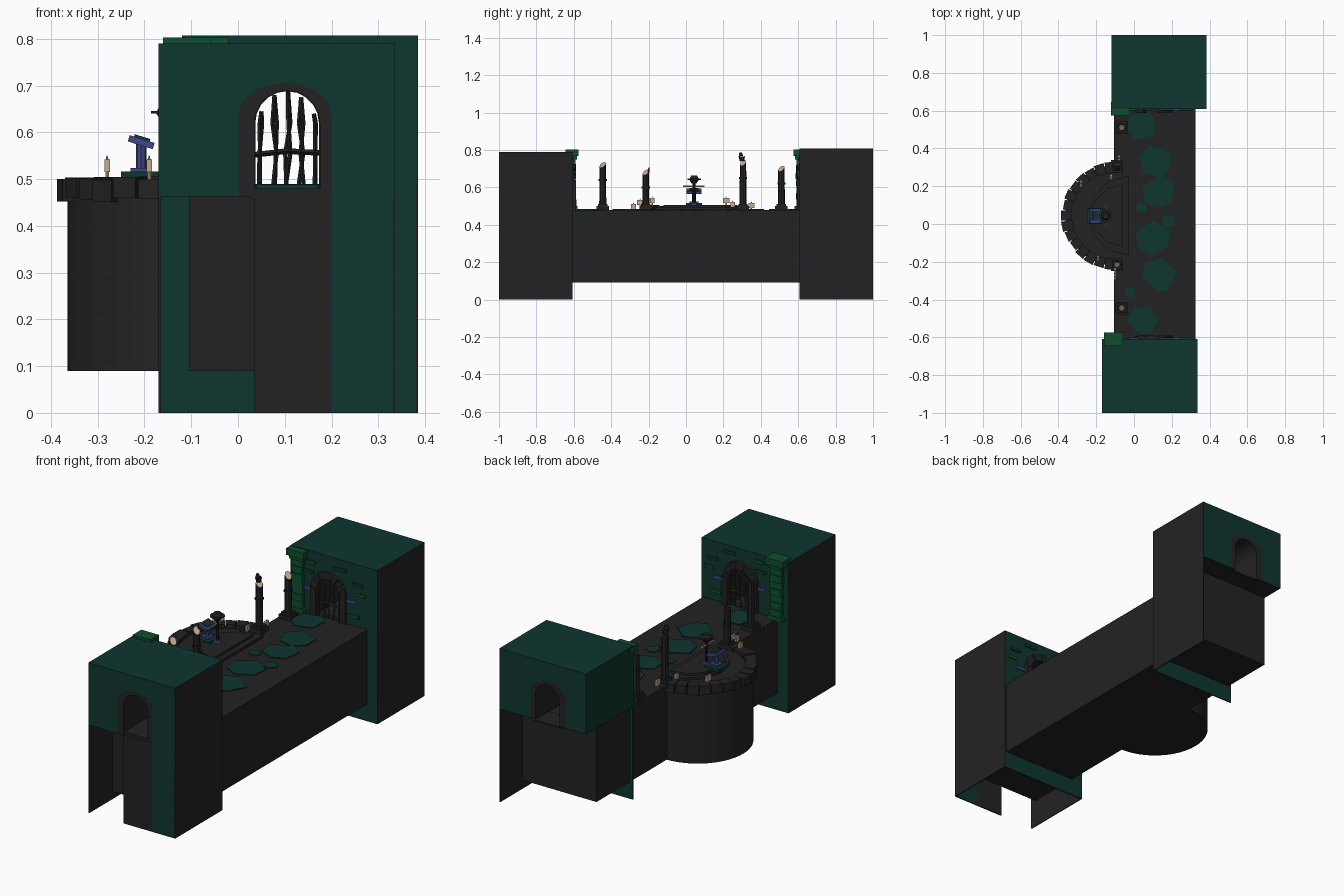
import bpy, bmesh, math, random
from mathutils import Vector, Matrix

if "Cube" in bpy.data.objects:
    bpy.data.objects.remove(bpy.data.objects["Cube"])

random.seed(4)

def mat(name, rgb):
    m = bpy.data.materials.new(name)
    m.diffuse_color = (*rgb, 1)
    m.use_nodes = True
    m.node_tree.nodes["Principled BSDF"].inputs["Base Color"].default_value = m.diffuse_color
    return m

BLACK = mat("charcoal stone", (0.0165, 0.0165, 0.0165))
GREEN = mat("deep green stone", (0.0048, 0.037, 0.028))
MOSS = mat("moss green", (0.004, 0.075, 0.028))
BLUE = mat("dusty blue", (0.05, 0.06, 0.23))
TAN = mat("pale wax", (0.56, 0.40, 0.26))

def finish(bm, name, *mats):
    bmesh.ops.recalc_face_normals(bm, faces=bm.faces)
    me = bpy.data.meshes.new(name)
    bm.to_mesh(me)
    bm.free()
    for m in mats:
        me.materials.append(m)
    ob = bpy.data.objects.new(name, me)
    bpy.context.collection.objects.link(ob)
    return ob

def prism(name, pts, lo, hi, m, axis='z'):
    """Extrude a 2D outline along z (xy points) or along y (xz points)."""
    bm = bmesh.new()
    place = (lambda a, b: (a, b, lo)) if axis == 'z' else (lambda a, b: (a, lo, b))
    f = bm.faces.new([bm.verts.new(place(*p)) for p in pts])
    ext = bmesh.ops.extrude_face_region(bm, geom=[f])
    d = Vector((0, 0, hi - lo)) if axis == 'z' else Vector((0, hi - lo, 0))
    bmesh.ops.translate(bm, verts=[v for v in ext['geom'] if isinstance(v, bmesh.types.BMVert)], vec=d)
    return finish(bm, name, m)

def box(name, x0, x1, y0, y1, z0, z1, m):
    return prism(name, [(x0, y0), (x1, y0), (x1, y1), (x0, y1)], z0, z1, m)

def rod(name, a, b, r, m, sides=6, r2=None):
    a, b = Vector(a), Vector(b)
    bm = bmesh.new()
    rot = (b - a).to_track_quat('Z', 'Y').to_matrix().to_4x4()
    bmesh.ops.create_cone(bm, cap_ends=True, segments=sides, radius1=r, radius2=r if r2 is None else r2,
                          depth=(b - a).length, matrix=Matrix.Translation((a + b) / 2) @ rot)
    return finish(bm, name, m)

def arch(cx, hw, base, spring, top, n=10):
    """Outline of an arch, from the left foot over the crown to the right foot."""
    curve = [(cx - hw * math.cos(math.pi * i / n), spring + (top - spring) * math.sin(math.pi * i / n))
             for i in range(n + 1)]
    return [(cx - hw, base)] + curve + [(cx + hw, base)]

# Bridge body, running into both towers
box("bridge", -0.105, 0.325, -0.893, 0.893, 0.09, 0.48, BLACK)

# Irregular paving slabs
for x, y, r in [(.04, .52, .085), (.115, .335, .09), (.13, .17, .09), (.04, .085, .032), (.18, .015, .037),
                (.1, -.07, .095), (.135, -.265, .095), (-.02, -.36, .032), (.045, -.51, .085)]:
    a0 = random.uniform(0, 6)
    ring = [a0 + i * math.tau / 6 + random.uniform(-.25, .25) for i in range(6)]
    prism("paving_slab", [(x + r * math.cos(a), y + r * random.uniform(.85, 1.05) * math.sin(a)) for a in ring],
          .478, .485, GREEN)

# Gate towers: tunnel block, facing, gate and corner pilaster
CX = 0.105
def tower(s, x0, x1, top, base, px):
    hole = arch(CX, .07, base, .62, .69)
    y_in, y_out = s * .608, s * 1.0
    body = prism("tower_block", [(x0, base)] + hole + [(x1, base), (x1, top), (x0, top)], y_in, y_out, GREEN, 'y')
    body.data.materials.append(BLACK)
    for f in body.data.polygons:
        c, n = f.center, f.normal
        tunnel = abs(n.y) < .5 and x0 + .02 < c.x < x1 - .02 and c.z < .7
        side = abs(n.x) > .9 and (c.x > x1 - .01 or (s < 0 and c.x < x0 + .01))
        f.material_index = 1 if tunnel or side or n.z < -.9 else 0
    box("tunnel_floor", CX - .08, CX + .08, *sorted((s * .88, y_out - s * .002)), base - .005, .48, BLACK)
    box("threshold", CX - .065, CX + .065, *sorted((s * .63, s * .61)), .478, .488, GREEN)
    # lower shell walls
    box("tower_side_wall", x1 - .005, x1, *sorted((y_in, y_out)), 0, base, BLACK)
    box("tower_inner_wall", x0, x1, *sorted((s * .608, s * .614)), 0, base, GREEN)
    # outer flat arch surround
    outer = arch(CX - .004, .1, base, .635, .706)
    prism("outer_arch_trim", outer + hole[::-1], y_out - s * .01, y_out + s * .0005, BLACK, 'y')
    # inner arch of separate stones
    inn = arch(CX, .068, .48, .62, .688)
    out = arch(CX, .1, .48, .63, .725)
    for i in range(len(inn) - 1):
        prism("arch_stone", [inn[i], inn[i + 1], out[i + 1], out[i]], s * .62,
              s * random.uniform(.588, .6), BLACK, 'y')
    # bent iron gate
    yb = s * .606
    for x, h in [(.05, .645), (.078, .68), (.107, .688), (.135, .675), (.162, .64)]:
        k = [(x + random.uniform(-.006, .006), yb, z) for z in (.482, .555, .62)] + [(x, yb, h)]
        for p, q in zip(k, k[1:]):
            rod("gate_bar", p, q, .0045, BLACK, 4)
    rod("gate_crossbar", (.035, yb, .552), (.105, yb, .56), .006, BLACK, 4)
    rod("gate_crossbar", (.105, yb, .56), (.175, yb, .556), .006, BLACK, 4)
    # pilaster of stacked blocks with base and capital
    for i in range(7):
        w, d = random.uniform(.028, .036), random.uniform(.584, .592)
        box("pilaster_block", px - w, px + w, *sorted((s * d, s * .62)), .5 + i * .036, .534 + i * .036, MOSS)
    box("pilaster_base", px - .045, px + .045, *sorted((s * .58, s * .62)), .48, .5, MOSS)
    box("pilaster_neck", px - .04, px + .04, *sorted((s * .582, s * .62)), .75, .768, MOSS)
    box("pilaster_capital", px - .052, px + .05, *sorted((s * .574, s * .645)), .768, .803, MOSS)
    # raised wall bricks
    for x, z, w, m in [(-.015, .61, .022, BLUE), (.235, .605, .028, BLUE), (.27, .7, .03, GREEN), (-.01, .7, .03, GREEN),
                       (.25, .53, .03, MOSS), (.0, .75, .025, MOSS), (.17, .755, .035, GREEN), (.29, .65, .025, MOSS)]:
        box("wall_brick", x - w, x + w, *sorted((s * .602, s * .61)), z - .008, z + .008, m)

tower(-1, -.17, .335, .79, .462, -.108)
tower(1, -.12, .385, .807, .49, -.07)
# front tower's extra lower walls
box("front_tower_left_wall", -.17, -.165, -1, -.608, 0, .462, BLACK)
box("door_pier", .035, .2, -1, -.994, 0, .464, BLACK)
box("front_tower_corner", .2, .333, -1, -.994, 0, .462, GREEN)

# Half-round balcony
BX, BY = -.1, .045
def half_disc(cx, r, n=24):
    return [(cx + r * math.cos(math.pi * (.5 + i / n)), BY + r * math.sin(math.pi * (.5 + i / n))) for i in range(n + 1)]

prism("balcony_drum", half_disc(BX, .265), .09, .482, BLACK)
N = 15
for i in range(N):
    a, b = [math.pi * (.5 + (i + t) / N) for t in (.04, .96)]
    ro, ri = random.uniform(.278, .29), random.uniform(.225, .235)
    prism("rim_stone", [(BX + r * math.cos(t), BY + r * math.sin(t)) for r, t in ((ri, a), (ro, a), (ro, b), (ri, b))],
          .45 + random.uniform(0, .012), .5 + random.uniform(-.004, .005), BLACK)
prism("lower_step", half_disc(-.03, .21, 6), .48, .494, BLACK)
prism("upper_step", half_disc(-.06, .165, 6), .49, .506, BLACK)

# Lectern with open book
box("lectern_plinth", -.25, -.165, .0, .085, .5, .516, GREEN)
box("lectern_foot", -.23, -.185, .02, .066, .51, .524, BLUE)
rod("lectern_post", (-.207, .043, .52), (-.207, .043, .575), .011, BLUE, 8)
def tilted(name, sx, sy, sz, loc, m):
    bm = bmesh.new()
    bmesh.ops.create_cube(bm, size=1, matrix=Matrix.Translation(loc) @ Matrix.Rotation(.3, 4, 'Y')
                          @ Matrix.Diagonal((sx, sy, sz, 1)))
    finish(bm, name, m)
tilted("lectern_top", .056, .08, .014, (-.207, .043, .579), BLUE)
tilted("book", .035, .05, .006, (-.205, .043, .588), GREEN)

# Bowl stand behind the lectern
rod("stand_post", (-.15, .043, .5), (-.15, .043, .64), .007, BLACK)
rod("stand_arm", (-.15, -.015, .605), (-.15, .1, .605), .004, TAN, 4)
rod("stand_brim", (-.15, .043, .64), (-.15, .043, .646), .036, BLACK, 12)
rod("stand_bowl", (-.15, .043, .62), (-.15, .043, .64), .012, BLACK, 10, .026)
rod("stand_cap", (-.15, .043, .646), (-.15, .043, .662), .024, BLACK, 10, .016)
rod("stand_foot", (-.15, .043, .5), (-.15, .043, .515), .025, BLUE, 8, .015)

# Broken columns along the bridge edge
for x, y, h in [(-.065, -.445, .725), (-.09, -.215, .685), (-.09, .305, .735), (-.065, .51, .705)]:
    box("column_base", x - .033, x + .033, y - .033, y + .033, .478, .5, BLACK)
    box("column_foot", x - .025, x + .025, y - .025, y + .025, .5, .512, BLACK)
    rod("column_shaft", (x, y, .51), (x, y, h - .035), .019, BLACK, 8, .017)
    rod("column_ring", (x, y, h - .09), (x, y, h - .08), .022, BLACK, 8)
    # slanted break with a pale face
    bm = bmesh.new()
    bmesh.ops.create_cone(bm, cap_ends=True, segments=8, radius1=.017, radius2=.017, depth=.03,
                          matrix=Matrix.Translation((x, y, h - .02)))
    for v in bm.verts:
        if v.co.z > h - .02:
            v.co.z += (v.co.x - x) * -.8 + (v.co.y - y) * .5
    ob = finish(bm, "column_break", BLACK, TAN)
    for f in ob.data.polygons:
        f.material_index = 1 if f.normal.z > .5 else 0
# fragments on top of the tall column
rod("column_fragment", (-.09, .3, .74), (-.09, .298, .765), .012, BLACK, 6, .017)
rod("column_tip", (-.09, .293, .767), (-.09, .29, .787), .014, BLACK, 5, .006)
rod("column_shard", (-.09, -.2, .68), (-.09, -.198, .705), .006, BLACK, 4, .003)

# Candles with wide shades
for x, y, z, w in [(-.28, .215, .55, .018), (-.19, -.18, .55, .012), (-.08, .35, .525, .015),
                   (-.1, -.28, .52, .014), (-.1, -.245, .54, .017), (-.12, .25, .53, .012)]:
    box("candle", x - .006, x + .006, y - w, y + w, z - .035, z - .008, TAN)
    rod("candle_stem", (x, y, .48), (x, y, z - .03), .004, TAN, 5)
    rod("candle_flame", (x, y, z - .01), (x, y, z), .004, TAN, 5, .001)
